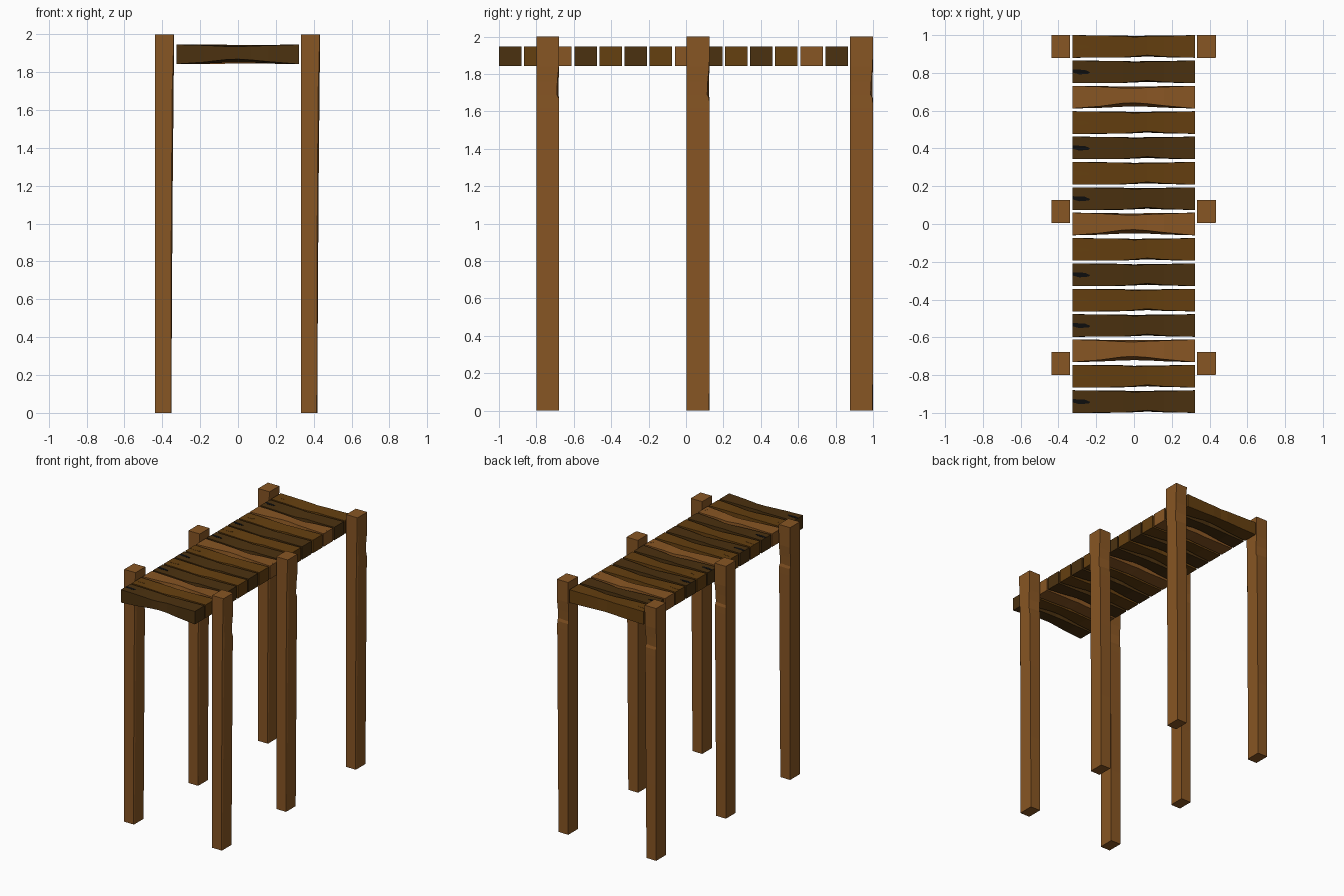
import bpy, bmesh

if "Cube" in bpy.data.objects:
    bpy.data.objects.remove(bpy.data.objects["Cube"])

def material(name, rgb):
    m = bpy.data.materials.new(name)
    m.diffuse_color = (*rgb, 1)
    m.use_nodes = True
    m.node_tree.nodes["Principled BSDF"].inputs["Base Color"].default_value = m.diffuse_color
    return m

LIGHT = material("light brown wood", (0.245, 0.092, 0.017))
MEDIUM = material("medium brown wood", (0.130, 0.050, 0.005))
DARK = material("dark brown wood", (0.071, 0.031, 0.005))
BLACK = material("black crack", (0.004, 0.004, 0.004))

def loft(name, rings, mat):
    """Skin a closed flat-shaded solid over a list of equal-sized rings."""
    bm = bmesh.new()
    vs = [[bm.verts.new(p) for p in ring] for ring in rings]
    n = len(vs[0])
    for a, b in zip(vs, vs[1:]):
        for i in range(n):
            j = (i + 1) % n
            bm.faces.new((a[i], a[j], b[j], b[i]))
    bm.faces.new(vs[0][::-1])
    bm.faces.new(vs[-1])
    bmesh.ops.recalc_face_normals(bm, faces=bm.faces)
    me = bpy.data.meshes.new(name)
    bm.to_mesh(me)
    bm.free()
    me.materials.append(mat)
    ob = bpy.data.objects.new(name, me)
    bpy.context.collection.objects.link(ob)
    return ob

# Worn plank outline: x, front dent, back dent, top dip, front-bottom rise, back-bottom rise
WEAR = [(-0.326, 0.000, 0.000, 0.000, 0.000, 0.000),
        (-0.18, 0.001, 0.003, 0.004, 0.010, 0.003),
        (-0.06, 0.002, 0.004, 0.010, 0.024, 0.008),
        (0.00, 0.007, 0.010, 0.011, 0.026, 0.009),
        (0.07, 0.014, 0.006, 0.008, 0.022, 0.008),
        (0.16, 0.006, 0.005, 0.005, 0.013, 0.004),
        (0.322, 0.000, 0.000, 0.000, 0.000, 0.000)]
HY, HZ = 0.060, 0.0515
PITCH, ZMID = 1.88 / 14, 1.8945

def plank(name, y0, mat, turned):
    rings = []
    for x, front, back, dip, rise_f, rise_b in WEAR:
        c = [(-HY + front, HZ - dip), (HY - back, HZ - dip * 0.3),
             (HY - back * 0.5, -HZ + rise_b), (-HY + front * 0.5, -HZ + rise_f)]
        if turned:      # same plank rolled a quarter turn, front face upwards
            c = [(z * HY / HZ, -y * HZ / HY) for y, z in c]
        rings.append([(x, y0 + y, ZMID + z) for y, z in c])
    return loft(name, rings, mat)

def plate(name, outline, z, mat):
    """Thin painted detail lying on a plank."""
    return loft(name, [[(x, y, h) for x, y in outline] for h in (z - 0.01, z)], mat)

# Deck planks with a split at one end
for i in range(15):
    y = -0.94 + i * PITCH
    kind = (DARK, MEDIUM, LIGHT, DARK, MEDIUM)[i % 5]
    plank(f"deck_plank_{i + 1}", y, kind, kind == LIGHT)
    top = ZMID + HZ + 0.0005
    if kind == LIGHT:
        plate(f"plank_knot_{i + 1}", [(0.29, y - 0.012), (0.305, y - 0.016),
              (0.315, y), (0.30, y + 0.012)], top, LIGHT)
    else:
        plate(f"plank_split_{i + 1}", [(-0.325, y - 0.004), (-0.29, y - 0.014),
              (-0.24, y - 0.010), (-0.232, y - 0.002), (-0.26, y + 0.010),
              (-0.325, y + 0.013)], top, BLACK if kind == DARK else MEDIUM)

# Posts: z, inset of +x side, front corner chamfer, inset of back edge
POST = [(0.00, 0.014, 0.006, 0.002), (0.60, 0.011, 0.011, 0.000),
        (1.20, 0.007, 0.013, 0.000), (1.62, 0.003, 0.014, 0.001),
        (1.67, 0.003, 0.014, 0.002), (1.69, 0.003, 0.014, 0.013),
        (1.76, 0.002, 0.012, 0.010), (1.84, 0.000, 0.010, 0.002),
        (2.00, 0.000, 0.004, 0.000)]

def post(name, x0, y0):
    w, d = 0.1, 0.122
    rings = [[(x0, y0, z), (x0 + w - s - ch * 0.5, y0, z), (x0 + w - s, y0 + ch, z),
              (x0 + w - s, y0 + d - b, z), (x0, y0 + d - b * 0.3, z)]
             for z, s, ch, b in POST]
    return loft(name, rings, LIGHT)

for row, y in (("front", -0.80), ("middle", 0.004), ("back", 0.878)):
    post(f"{row}_left_post", -0.438, y)
    post(f"{row}_right_post", 0.333, y)
